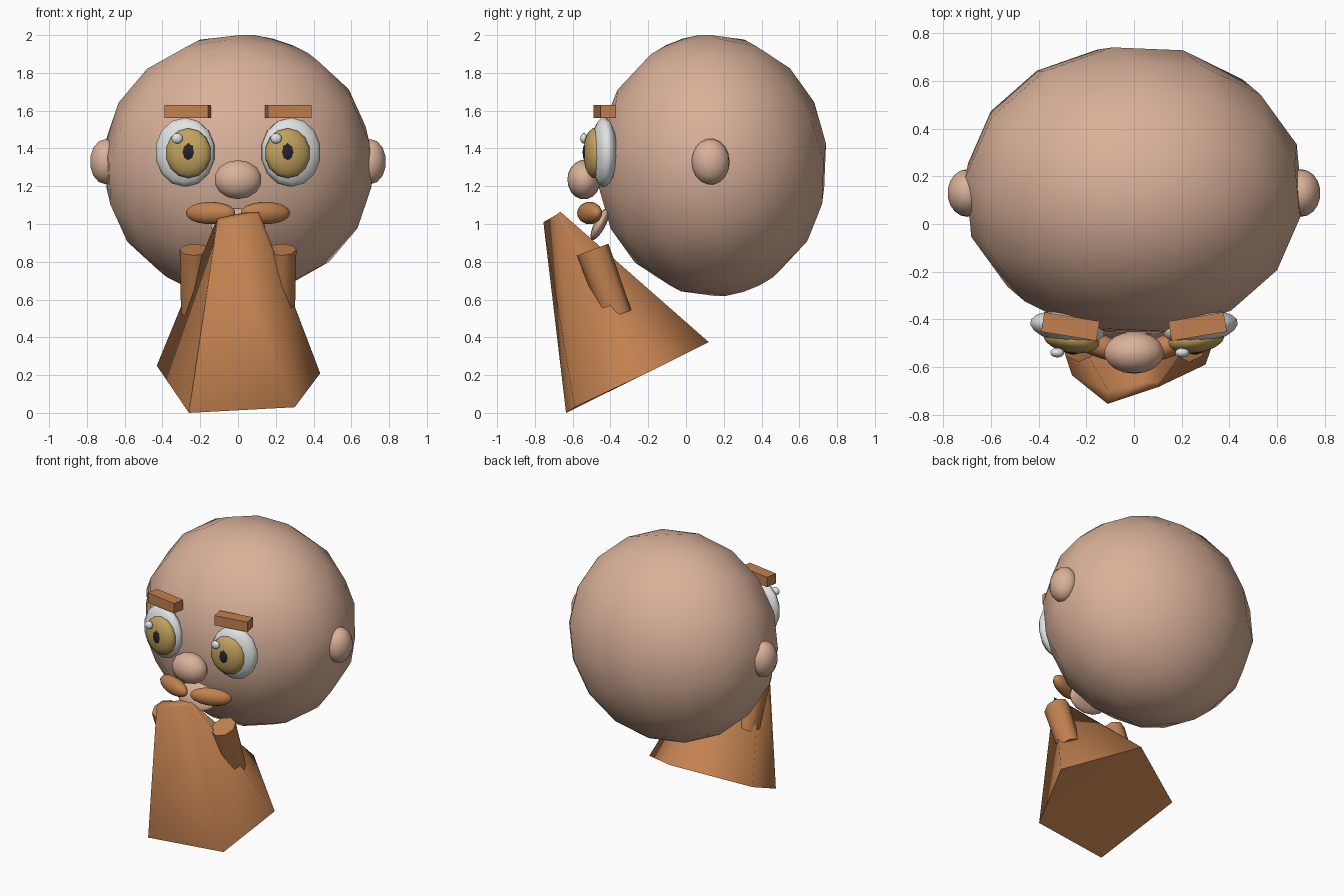
import bpy, bmesh, math
from mathutils import Matrix, Vector, Euler

if "Cube" in bpy.data.objects:
    bpy.data.objects.remove(bpy.data.objects["Cube"])


def material(name, rgb):
    m = bpy.data.materials.new(name)
    m.diffuse_color = (*rgb, 1)
    m.use_nodes = True
    m.node_tree.nodes["Principled BSDF"].inputs["Base Color"].default_value = m.diffuse_color
    return m


SKIN = material("skin", (0.70, 0.44, 0.32))
BROWN = material("ginger_brown", (0.54, 0.22, 0.08))
WHITE = material("eye_white", (0.75, 0.77, 0.77))
AMBER = material("amber", (0.54, 0.36, 0.11))
BLACK = material("pupil_black", (0.018, 0.018, 0.022))


def finish(bm, name, mat, smooth=None):
    bmesh.ops.recalc_face_normals(bm, faces=bm.faces)
    me = bpy.data.meshes.new(name)
    bm.to_mesh(me)
    bm.free()
    me.materials.append(mat)
    ob = bpy.data.objects.new(name, me)
    bpy.context.collection.objects.link(ob)
    if smooth:
        bpy.ops.object.select_all(action='DESELECT')
        ob.select_set(True)
        bpy.context.view_layer.objects.active = ob
        bpy.ops.object.shade_smooth_by_angle(angle=math.radians(smooth))
    return ob


def place(loc, rot, scale):
    r = Euler([math.radians(a) for a in rot]).to_matrix().to_4x4()
    return Matrix.Translation(loc) @ r @ Matrix.Diagonal((*scale, 1))


def ellipsoid(name, mat, loc, radii, rot=(0, 0, 0), seg=14, rings=9, tilt=(90, 0, 0)):
    bm = bmesh.new()
    bmesh.ops.create_uvsphere(bm, u_segments=seg, v_segments=rings, radius=1)
    bm.transform(place(loc, rot, radii) @ place((0, 0, 0), tilt, (1, 1, 1)))
    return finish(bm, name, mat, 80)


# Head: coarse rounded ball, tilted so its facets fall unevenly
ellipsoid("head", SKIN, (0, 0.14, 1.31), (0.72, 0.615, 0.695),
          seg=14, rings=9, tilt=(20, 15, 10))

# Nose and lower lip
ellipsoid("nose", SKIN, (0, -0.54, 1.235), (0.128, 0.088, 0.105))
ellipsoid("lip", SKIN, (0, -0.455, 1.0), (0.15, 0.03, 0.095), rot=(-27, 0, 0))

for s, side in ((-1, "left"), (1, "right")):
    # Ears
    ellipsoid(side + "_ear", SKIN, (s * 0.70, 0.13, 1.33), (0.085, 0.1, 0.122))

    # Eyes: white, iris and pupil nested, with a small glint
    turn = (0, 0, s * 9)
    ellipsoid(side + "_eye", WHITE, (s * 0.28, -0.435, 1.38), (0.162, 0.066, 0.186), turn)
    ellipsoid(side + "_iris", AMBER, (s * 0.262, -0.485, 1.375), (0.122, 0.056, 0.134), turn)
    ellipsoid(side + "_pupil", BLACK, (s * 0.262, -0.525, 1.38), (0.042, 0.022, 0.057),
              turn, seg=8, rings=6)
    ellipsoid(side + "_glint", WHITE, (s * 0.262 - 0.06, -0.54, 1.453), (0.03, 0.02, 0.028))

    # Eyebrow block
    bm = bmesh.new()
    bmesh.ops.create_cube(bm, size=1)
    bm.transform(place((s * 0.267, -0.43, 1.595), (0, 0, s * 9.5), (0.235, 0.083, 0.07)))
    finish(bm, side + "_eyebrow", BROWN)

    # Moustache half, swept back at its outer end
    ellipsoid(side + "_moustache", BROWN, (s * 0.145, -0.51, 1.058),
              (0.138, 0.05, 0.06), (0, 0, s * 20), tilt=(0, 90, 0))

    # Leaning side lock set into the beard
    bm = bmesh.new()
    bmesh.ops.create_cone(bm, cap_ends=True, segments=8, radius1=0.9, radius2=1, depth=2)
    bm.transform(place((s * 0.232, -0.43, 0.69), (20.4, 0, 0), (0.077, 0.09, 0.186)))
    finish(bm, side + "_side_lock", BROWN, 60)

# Beard: five-sided tapering cone leaning forward, with a slanted base
bm = bmesh.new()
base_pts = [(-0.26, -0.635, 0.0), (0.30, -0.59, 0.03), (0.435, -0.21, 0.21),
            (0.04, 0.12, 0.375), (-0.43, -0.13, 0.25)]
top_pts = [(-0.11, -0.755, 1.01), (0.10, -0.685, 1.05), (0.11, -0.665, 1.065),
           (0.03, -0.665, 1.06), (-0.11, -0.70, 1.03)]
base = [bm.verts.new(p) for p in base_pts]
top = [bm.verts.new(p) for p in top_pts]
for i in range(5):
    j = (i + 1) % 5
    bm.faces.new((base[i], base[j], top[j], top[i]))
bm.faces.new(base[::-1])
bm.faces.new(top)
bmesh.ops.triangulate(bm, faces=bm.faces)
finish(bm, "beard", BROWN, 82)
